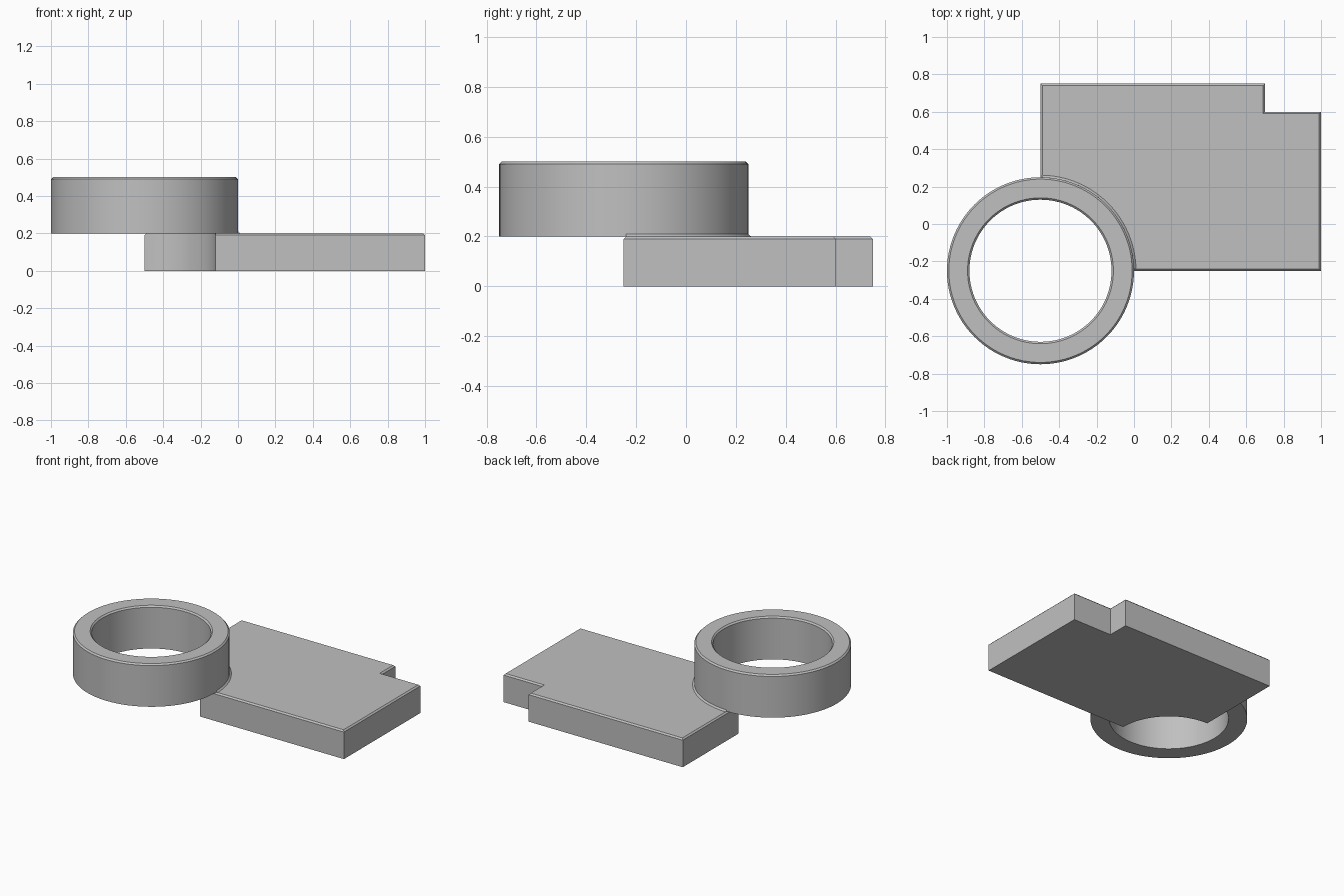
import bpy, bmesh, math

if "Cube" in bpy.data.objects:
    bpy.data.objects.remove(bpy.data.objects["Cube"])

CX, CY = -0.5, -0.25      # ring centre
R_OUT, R_IN, C = 0.5, 0.38, 0.01   # radii and edge chamfer

grey = bpy.data.materials.new("light grey")
grey.diffuse_color = (0.53, 0.53, 0.53, 1)
grey.use_nodes = True
grey.node_tree.nodes["Principled BSDF"].inputs["Base Color"].default_value = grey.diffuse_color


def finish(name, bm):
    bmesh.ops.recalc_face_normals(bm, faces=bm.faces)
    mesh = bpy.data.meshes.new(name)
    bm.to_mesh(mesh)
    bm.free()
    obj = bpy.data.objects.new(name, mesh)
    bpy.context.collection.objects.link(obj)
    mesh.materials.append(grey)
    bpy.ops.object.select_all(action='DESELECT')
    obj.select_set(True)
    bpy.context.view_layer.objects.active = obj
    bpy.ops.object.shade_smooth_by_angle(angle=math.radians(30))
    return obj


def lathe(name, profile, start, sweep, steps):
    """Turn a closed (radius, z) profile about the ring axis."""
    full = sweep >= 360
    bm = bmesh.new()
    rows = []
    for i in range(steps if full else steps + 1):
        a = math.radians(start + sweep * i / steps)
        rows.append([bm.verts.new((CX + r * math.cos(a), CY + r * math.sin(a), z))
                     for r, z in profile])
    n = len(profile)
    for i in range(steps):
        p, q = rows[i], rows[(i + 1) % len(rows)]
        for j in range(n):
            k = (j + 1) % n
            bm.faces.new((p[j], q[j], q[k], p[k]))
    if not full:
        bm.faces.new(rows[0])
        bm.faces.new(rows[-1])
    return finish(name, bm)


def outline(d):
    """Plate outline pulled in by d, with the bore cut from one corner."""
    pts = [(1 - d, -0.25 + d), (1 - d, 0.6 - d), (0.7 - d, 0.6 - d),
           (0.7 - d, 0.75 - d), (-0.5 + d, 0.75 - d)]
    a0 = math.asin(d / R_IN)
    for i in range(25):
        a = math.pi / 2 - a0 + (2 * a0 - math.pi / 2) * i / 24
        pts.append((CX + R_IN * math.cos(a), CY + R_IN * math.sin(a)))
    return pts


# notched base plate with chamfered top edges
bm = bmesh.new()
loops = [[bm.verts.new((x, y, z)) for x, y in outline(d)]
         for d, z in ((0, 0), (0, 0.2 - C), (C, 0.2))]
for lo, hi in zip(loops, loops[1:]):
    for j in range(len(lo)):
        k = (j + 1) % len(lo)
        bm.faces.new((lo[j], lo[k], hi[k], hi[j]))
bm.faces.new(loops[0])
bm.faces.new(loops[-1])
finish("base_plate", bm)

# raised ring with chamfered rims
lathe("ring", [(R_OUT, 0.2), (R_OUT, 0.5 - C), (R_OUT - C, 0.5),
               (R_IN + C, 0.5), (R_IN, 0.5 - C), (R_IN, 0.2)], 0, 360, 96)

# small bevelled seam where the ring meets the plate
lathe("ring_seam", [(R_OUT - 0.005, 0.199), (R_OUT - 0.005, 0.21),
                    (R_OUT, 0.21), (R_OUT + 0.012, 0.199)], 1, 88, 24)
